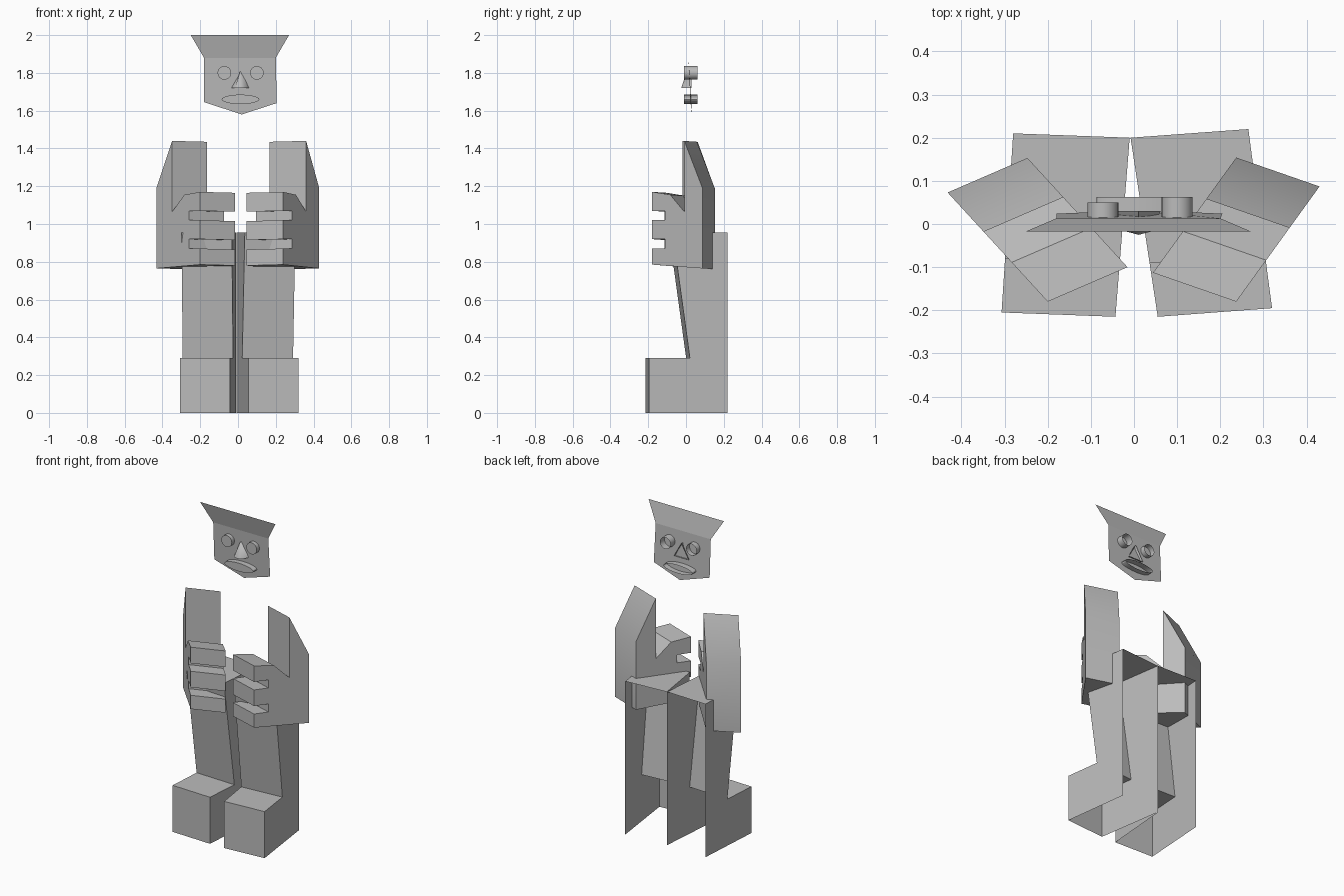
import bpy, bmesh, math
from mathutils import Vector

if "Cube" in bpy.data.objects:
    bpy.data.objects.remove(bpy.data.objects["Cube"], do_unlink=True)

grey = bpy.data.materials.new("plain_grey")
grey.use_nodes = True
grey.diffuse_color = (0.5, 0.5, 0.5, 1)
grey.node_tree.nodes["Principled BSDF"].inputs["Base Color"].default_value = (0.5, 0.5, 0.5, 1)


def make_object(name, verts, faces, smooth=None):
    mesh = bpy.data.meshes.new(name)
    bm = bmesh.new()
    vs = [bm.verts.new(v) for v in verts]
    for f in faces:
        bm.faces.new([vs[i] for i in f])
    bmesh.ops.recalc_face_normals(bm, faces=bm.faces)
    bm.to_mesh(mesh)
    bm.free()
    mesh.materials.append(grey)
    obj = bpy.data.objects.new(name, mesh)
    bpy.context.collection.objects.link(obj)
    if smooth:
        bpy.ops.object.select_all(action="DESELECT")
        obj.select_set(True)
        bpy.context.view_layer.objects.active = obj
        bpy.ops.object.shade_smooth_by_angle(angle=math.radians(smooth))
    return obj


def loft(name, ring_a, ring_b, caps=(True, True), skip=(), smooth=None):
    """Join two matching outlines; skip lists the side strips left open."""
    n = len(ring_a)
    faces = [(i, (i + 1) % n, (i + 1) % n + n, i + n) for i in range(n) if i not in skip]
    if caps[0]:
        faces.append(tuple(range(n)))
    if caps[1]:
        faces.append(tuple(range(n, 2 * n)))
    return make_object(name, list(ring_a) + list(ring_b), faces, smooth)


# Legs: side profile (depth fraction, height), open at back and bottom
LEG = [(0, 0), (0, 0.29), (0.52, 0.29), (0.3, 0.955), (1, 0.955), (1, 0)]


def leg(name, inner, outer):
    rings = []
    for front, back in (inner, outer):
        f, b = Vector(front), Vector(back)
        rings.append([(*f.lerp(b, t), z) for t, z in LEG])
    loft(name, rings[0], rings[1], skip=(4, 5))


leg("left_leg", ((0.055, -0.215), (-0.008, 0.2)), ((0.32, -0.195), (0.265, 0.22)))
leg("right_leg", ((-0.043, -0.215), (-0.01, 0.2)), ((-0.307, -0.205), (-0.28, 0.21)))

# Hands: profile with three fingers and a tapered thumb (depth fraction, height)
HAND = [(0, 0.785), (0, 0.87), (0.26, 0.87), (0.26, 0.92), (0, 0.92), (0, 1.02),
        (0.26, 1.02), (0.26, 1.07), (0, 1.07), (0, 1.17), (0.36, 1.155),
        (0.64, 1.065), (0.64, 1.44), (1, 1.19), (1.0, 0.765)]


def hand(name, front, back, sweep):
    f, b = Vector(front), Vector(back)
    outer = [Vector((*f.lerp(b, t), z)) for t, z in HAND]
    inner = [p + Vector(sweep) for p in outer]
    loft(name, outer, inner, smooth=30)


hand("left_hand", (0.237, -0.18), (0.43, 0.087), (-0.193, 0.067, -0.005))
hand("right_hand", (-0.2, -0.18), (-0.432, 0.073), (0.185, 0.08, -0.005))

# Face: thin folded sheet with a flared brow
make_object("face_sheet",
            [(-0.25, -0.017, 2), (0.27, -0.017, 2), (0.2, 0.013, 1.88), (-0.18, 0.013, 1.88),
             (0.205, 0.024, 1.64), (0.02, 0.032, 1.58), (-0.18, 0.024, 1.645)],
            [(0, 1, 2, 3), (3, 2, 4, 5, 6)])


# Eyes and mouth: tubes through the sheet, closed at the front only
def tube(name, x, z, rx, rz, y_front, y_back, sides=24):
    rings = []
    for y in (y_front, y_back):
        rings.append([(x + rx * math.cos(2 * math.pi * i / sides), y,
                       z + rz * math.sin(2 * math.pi * i / sides)) for i in range(sides)])
    loft(name, rings[0], rings[1], caps=(True, False), smooth=30)


tube("right_eye", -0.072, 1.8, 0.036, 0.036, -0.01, 0.05)
tube("left_eye", 0.1, 1.8, 0.036, 0.036, -0.01, 0.062)
tube("mouth", 0.013, 1.66, 0.1, 0.025, -0.01, 0.062)

# Nose: hollow wedge with a rounded ridge
make_object("nose",
            [(0.011, 0.005, 1.81), (-0.04, 0.03, 1.72), (-0.016, -0.018, 1.72),
             (0.011, -0.025, 1.72), (0.038, -0.018, 1.72), (0.062, 0.03, 1.72),
             (0.011, 0.03, 1.81)],
            [(6, 1, 2, 0), (0, 2, 3), (0, 3, 4), (0, 4, 5, 6), (1, 2, 3, 4, 5)], smooth=60)
